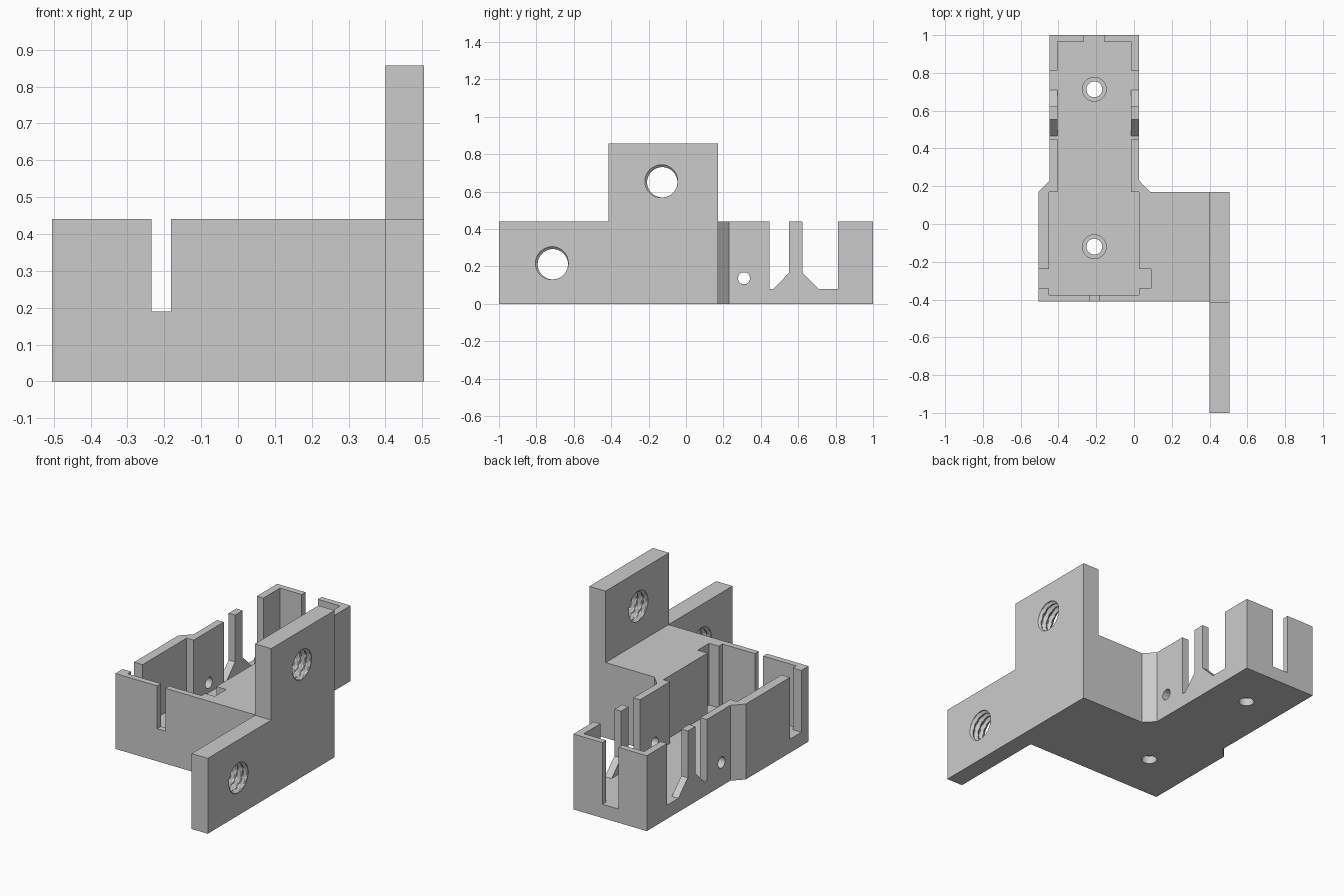
import bpy, bmesh, math

default = bpy.data.objects.get("Cube")
if default:
    bpy.data.objects.remove(default, do_unlink=True)

grey = bpy.data.materials.new("plain grey")
grey.use_nodes = True
grey.diffuse_color = (0.6, 0.6, 0.6, 1)
grey.node_tree.nodes["Principled BSDF"].inputs["Base Color"].default_value = (0.6, 0.6, 0.6, 1)

FLOOR, TOP = 0.08, 0.44
CX = -0.21           # centre line of the tray
PLACE = {"x": lambda a, b, h: (h, a, b),
         "y": lambda a, b, h: (a, h, b),
         "z": lambda a, b, h: (a, b, h)}


def finish(name, bm):
    bmesh.ops.recalc_face_normals(bm, faces=bm.faces)
    mesh = bpy.data.meshes.new(name)
    bm.to_mesh(mesh)
    bm.free()
    mesh.materials.append(grey)
    obj = bpy.data.objects.new(name, mesh)
    bpy.context.collection.objects.link(obj)
    return obj


def prism(name, profile, axis, lo, hi):
    """Extrude a 2D profile along an axis."""
    bm = bmesh.new()
    ends = [[bm.verts.new(PLACE[axis](a, b, h)) for a, b in profile] for h in (lo, hi)]
    n = len(profile)
    bm.faces.new(ends[0])
    bm.faces.new(ends[1])
    for i in range(n):
        j = (i + 1) % n
        bm.faces.new((ends[0][i], ends[0][j], ends[1][j], ends[1][i]))
    return finish(name, bm)


def box(name, x0, x1, y0, y1, z0, z1):
    return prism(name, [(x0, y0), (x1, y0), (x1, y1), (x0, y1)], "z", z0, z1)


def rod(name, a, b, r, axis, lo, hi, n=40):
    ring = [(a + r * math.cos(2 * math.pi * i / n), b + r * math.sin(2 * math.pi * i / n))
            for i in range(n)]
    return prism(name, ring, axis, lo, hi)


def thread(name, y, z, x0=0.38, x1=0.525, n=48, steps=48):
    """Threaded rod along x, used to tap a hole."""
    pitch, r_min, depth = 0.035, 0.081, 0.014
    bm = bmesh.new()
    rings = []
    for k in range(steps + 1):
        x = x0 + (x1 - x0) * k / steps
        ring = []
        for i in range(n):
            t = 2 * math.pi * i / n
            phase = ((x - 0.505) / pitch - t / (2 * math.pi) + 0.375) % 1
            away = min(phase, 1 - phase)
            r = r_min + depth * max(0, min(1, 1.3 - 3.2 * away))
            ring.append(bm.verts.new((x, y + r * math.cos(t), z + r * math.sin(t))))
        rings.append(ring)
    for low, high in zip(rings, rings[1:]):
        for i in range(n):
            j = (i + 1) % n
            bm.faces.new((low[i], low[j], high[j], high[i]))
    bm.faces.new(rings[0])
    bm.faces.new(rings[-1])
    bmesh.ops.triangulate(bm, faces=bm.faces)
    return finish(name, bm)


def cut(obj, cutters):
    bpy.ops.object.select_all(action="DESELECT")
    bpy.context.view_layer.objects.active = obj
    obj.select_set(True)
    for c in cutters:
        c.hide_render = True
        mod = obj.modifiers.new("cut", "BOOLEAN")
        mod.operation, mod.solver, mod.object = "DIFFERENCE", "EXACT", c
        bpy.ops.object.modifier_apply(modifier=mod.name)
        bpy.data.objects.remove(c, do_unlink=True)
    bpy.ops.object.shade_smooth_by_angle(angle=math.radians(25))


# Tray block with chamfered shoulders
tray = prism("tray_body", [
    (-0.505, -0.41), (0.4, -0.41), (0.4, 0.17), (0.085, 0.17), (0.027, 0.23),
    (0.027, 1), (-0.447, 1), (-0.447, 0.23), (-0.505, 0.17)], "z", 0, TOP)

# Stepped cavity, corner notches and slots
cutters = [
    prism("cavity", [(-0.45, -0.375), (0.027, -0.375), (0.027, 0.17), (-0.016, 0.17),
                     (-0.016, 0.965), (-0.405, 0.965), (-0.405, 0.17), (-0.45, 0.17)],
          "z", FLOOR, 0.6),
    box("side_notches", -0.6, 0.09, -0.342, -0.237, FLOOR, 0.6),
    box("back_slot", -0.265, -0.16, 0.9, 1.1, FLOOR, 0.6),
    box("front_slot", -0.235, -0.182, -0.5, -0.3, 0.19, 0.6),
    # Side windows, leaving a post with a flared foot
    prism("window_a", [(0.447, 0.6), (0.447, FLOOR), (0.467, FLOOR), (0.552, 0.167),
                       (0.552, 0.6)], "x", -0.6, 0.2),
    prism("window_b", [(0.622, 0.6), (0.622, 0.167), (0.709, FLOOR), (0.812, FLOOR),
                       (0.812, 0.6)], "x", -0.6, 0.2),
    rod("cross_hole", 0.31, 0.137, 0.032, "x", -0.6, 0.2),
]
# Counterbored screw holes in the floor
for y in (0.713, -0.12):
    cutters.append(rod("screw_hole", CX, y, 0.042, "z", -0.1, 0.2))
    cutters.append(rod("counterbore", CX, y, 0.063, "z", 0.045, 0.2))
cut(tray, cutters)

# Stepped mounting plate with two tapped holes
plate = prism("mounting_plate", [
    (-1, 0), (0.17, 0), (0.17, 0.857), (-0.415, 0.857), (-0.415, TOP), (-1, TOP)],
    "x", 0.4, 0.505)
cut(plate, [thread("lower_thread", -0.712, 0.212), thread("upper_thread", -0.127, 0.65)])
